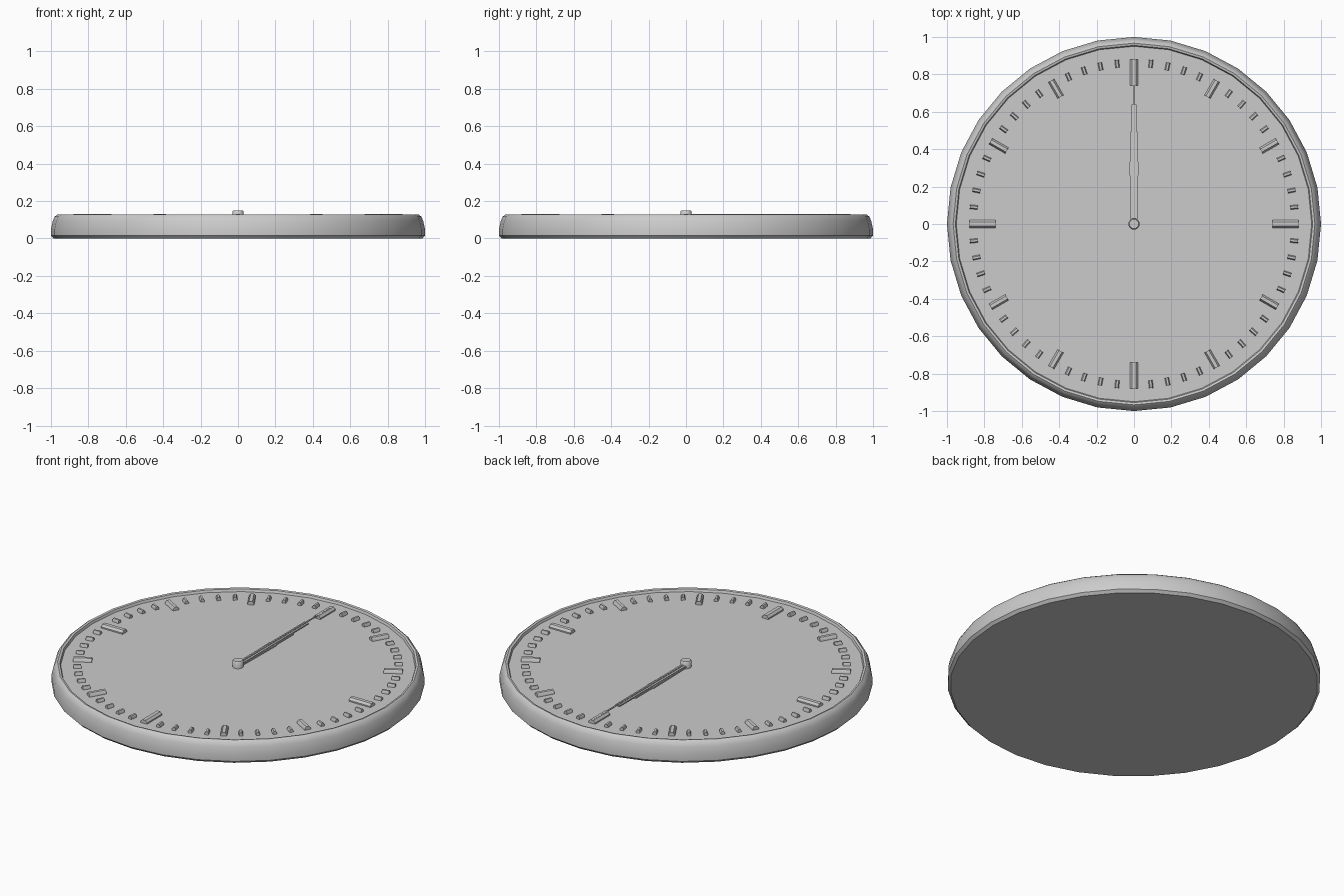
import bpy, bmesh, math
from mathutils import Matrix

if "Cube" in bpy.data.objects:
    bpy.data.objects.remove(bpy.data.objects["Cube"])

FACE_Z = 0.11


def finish(bm, name, angle=40):
    bmesh.ops.recalc_face_normals(bm, faces=bm.faces)
    me = bpy.data.meshes.new(name)
    bm.to_mesh(me)
    bm.free()
    ob = bpy.data.objects.new(name, me)
    bpy.context.collection.objects.link(ob)
    bpy.ops.object.select_all(action='DESELECT')
    ob.select_set(True)
    bpy.context.view_layer.objects.active = ob
    bpy.ops.object.shade_smooth_by_angle(angle=math.radians(angle))
    return ob


def lathe(name, profile, n):
    """Spin (radius, z) points around z and cap both ends."""
    bm = bmesh.new()
    rings = [[bm.verts.new((r * math.sin(2 * math.pi * i / n),
                            r * math.cos(2 * math.pi * i / n), z))
              for i in range(n)] for r, z in profile]
    for a, b in zip(rings, rings[1:]):
        for i in range(n):
            j = (i + 1) % n
            bm.faces.new((a[i], a[j], b[j], b[i]))
    bm.faces.new(rings[0])
    bm.faces.new(rings[-1])
    return finish(bm, name)


def add_prism(bm, section, y0, y1, angle=0):
    """Extrude an (x, z) section along y, then turn clockwise about z."""
    rot = Matrix.Rotation(-angle, 4, 'Z')
    ends = [[bm.verts.new(rot @ Matrix.Translation((x, y, z)).translation)
             for x, z in section] for y in (y0, y1)]
    n = len(section)
    for i in range(n):
        j = (i + 1) % n
        bm.faces.new((ends[0][i], ends[0][j], ends[1][j], ends[1][i]))
    bm.faces.new(ends[0])
    bm.faces.new(ends[1])


def tick_section(w, h):
    """Low rounded bar resting on the dial."""
    z = FACE_Z - 0.005
    return [(-w, z), (-w, z + h * 0.5), (-w * 0.5, z + h),
            (w * 0.5, z + h), (w, z + h * 0.5), (w, z)]


def hand(name, outline, z0, z1):
    """Flat hand from right-side (half width, y) points, mirrored in x."""
    bm = bmesh.new()
    pts = outline + [(-x, y) for x, y in reversed(outline)]
    f = bm.faces.new([bm.verts.new((x, y, z0)) for x, y in pts])
    top = bmesh.ops.extrude_face_region(bm, geom=[f], use_keep_orig=True)
    verts = [v for v in top['geom'] if isinstance(v, bmesh.types.BMVert)]
    bmesh.ops.translate(bm, verts=verts, vec=(0, 0, z1 - z0))
    return finish(bm, name, 30)


# case with rounded rim and recessed dial
lathe("clock_case", [(0.985, 0), (1.0, 0.015), (1.0, 0.05), (0.99, 0.095),
                     (0.98, 0.117), (0.967, 0.127), (0.955, 0.124),
                     (0.95, FACE_Z)], 32)

# hour and minute markers
quarters, hours, minutes = bmesh.new(), bmesh.new(), bmesh.new()
for i in range(60):
    a = i * math.tau / 60
    if i % 15 == 0:
        add_prism(quarters, tick_section(0.021, 0.025), 0.74, 0.88, a)
    elif i % 5 == 0:
        add_prism(hours, tick_section(0.018, 0.025), 0.785, 0.885, a)
    else:
        add_prism(minutes, tick_section(0.011, 0.023), 0.84, 0.882, a)
finish(quarters, "quarter_markers")
finish(hours, "hour_markers")
finish(minutes, "minute_markers")

# hands, all pointing to twelve
hand("hour_hand", [(0.018, 0), (0.024, 0.33), (0.018, 0.34), (0.018, 0.495)],
     FACE_Z + 0.004, FACE_Z + 0.012)
hand("minute_hand", [(0.016, 0), (0.014, 0.64)], FACE_Z + 0.01, FACE_Z + 0.017)
hand("second_hand", [(0.004, 0), (0.004, 0.86)], FACE_Z + 0.016, FACE_Z + 0.021)

# centre pin
lathe("centre_pin", [(0.03, FACE_Z - 0.005), (0.03, 0.144), (0.025, 0.15)], 16)
